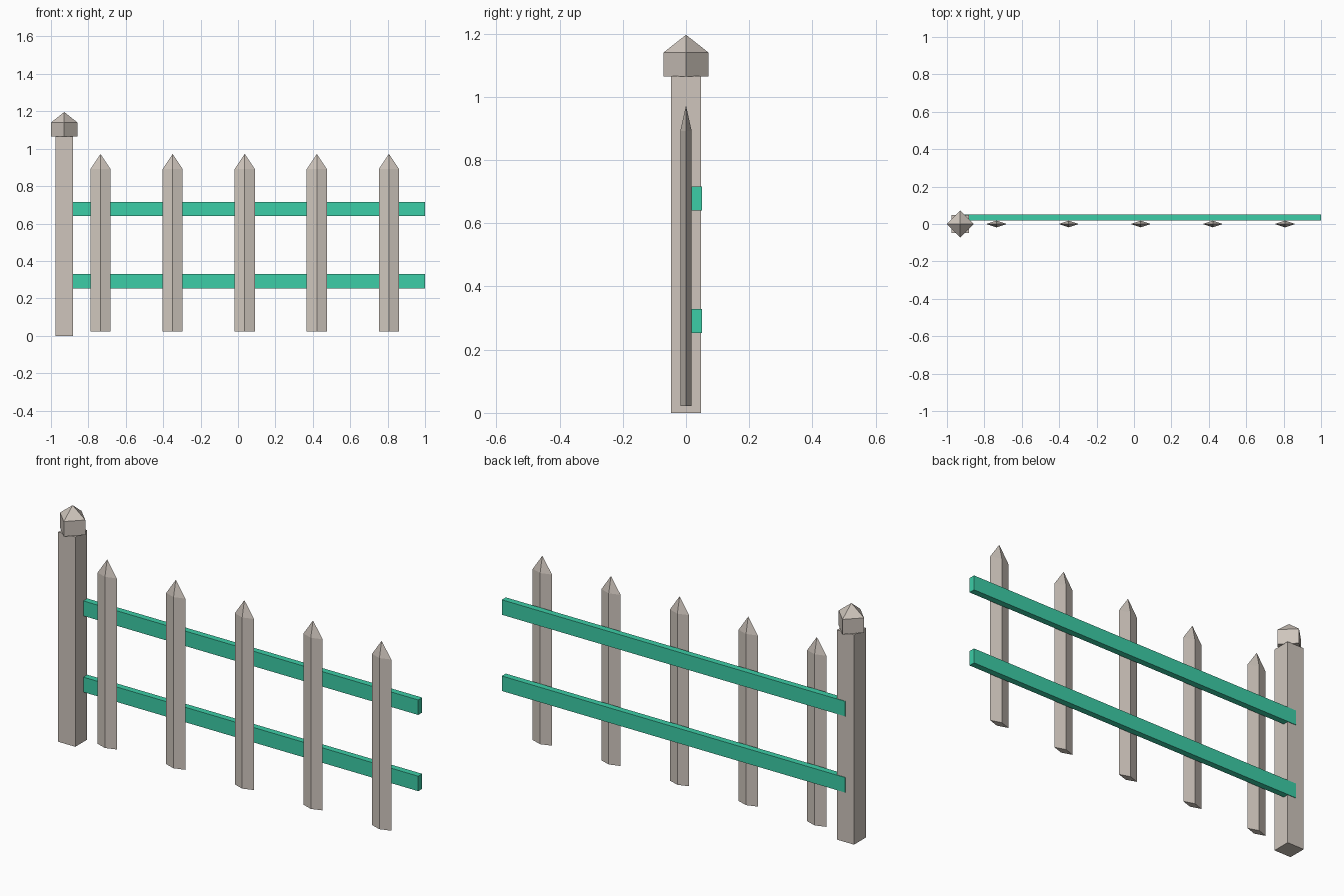
import bpy, bmesh, math

if "Cube" in bpy.data.objects:
    bpy.data.objects.remove(bpy.data.objects["Cube"])


def material(name, rgb):
    m = bpy.data.materials.new(name)
    m.diffuse_color = (*rgb, 1)
    m.use_nodes = True
    m.node_tree.nodes["Principled BSDF"].inputs["Base Color"].default_value = m.diffuse_color
    return m


WOOD = material("weathered wood", (0.62, 0.56, 0.505))
GREEN = material("rail green", (0.045, 0.61, 0.385))


def make(name, bm, mat):
    bmesh.ops.recalc_face_normals(bm, faces=bm.faces)
    me = bpy.data.meshes.new(name)
    bm.to_mesh(me)
    bm.free()
    me.materials.append(mat)
    ob = bpy.data.objects.new(name, me)
    bpy.context.collection.objects.link(ob)
    return ob


def box(name, x, y, z, mat):
    """Box from (min, max) ranges."""
    bm = bmesh.new()
    bmesh.ops.create_cube(bm, size=1)
    for v in bm.verts:
        for i, (lo, hi) in enumerate((x, y, z)):
            v.co[i] = lo if v.co[i] < 0 else hi
    return make(name, bm, mat)


def pointed_stake(name, cx, rx, ry, z0, z1, tip, mat):
    """Four-sided diamond prism topped by a pyramid."""
    bm = bmesh.new()
    rings = []
    for z in (z0, z1):
        rings.append([bm.verts.new((cx + rx * math.cos(i * math.pi / 2),
                                    ry * math.sin(i * math.pi / 2), z))
                      for i in range(4)])
    apex = bm.verts.new((cx, 0, tip))
    low, high = rings
    bm.faces.new(low[::-1])
    for i in range(4):
        j = (i + 1) % 4
        bm.faces.new((low[i], low[j], high[j], high[i]))
        bm.faces.new((high[i], high[j], apex))
    return make(name, bm, mat)


# End post and its diamond cap
POST_X = -0.929
box("post", (POST_X - 0.048, POST_X + 0.048), (-0.047, 0.047), (0, 1.065), WOOD)
pointed_stake("post_cap", POST_X, 0.071, 0.071, 1.064, 1.14, 1.196, WOOD)

# Pickets
for i in range(5):
    pointed_stake(f"picket_{i + 1}", -0.735 + 0.3855 * i, 0.054, 0.018,
                  0.022, 0.891, 0.972, WOOD)

# Rails behind the pickets, running into the post
for name, z in (("lower_rail", 0.291), ("upper_rail", 0.678)):
    box(name, (POST_X, 1.0), (0.018, 0.05), (z - 0.038, z + 0.038), GREEN)
